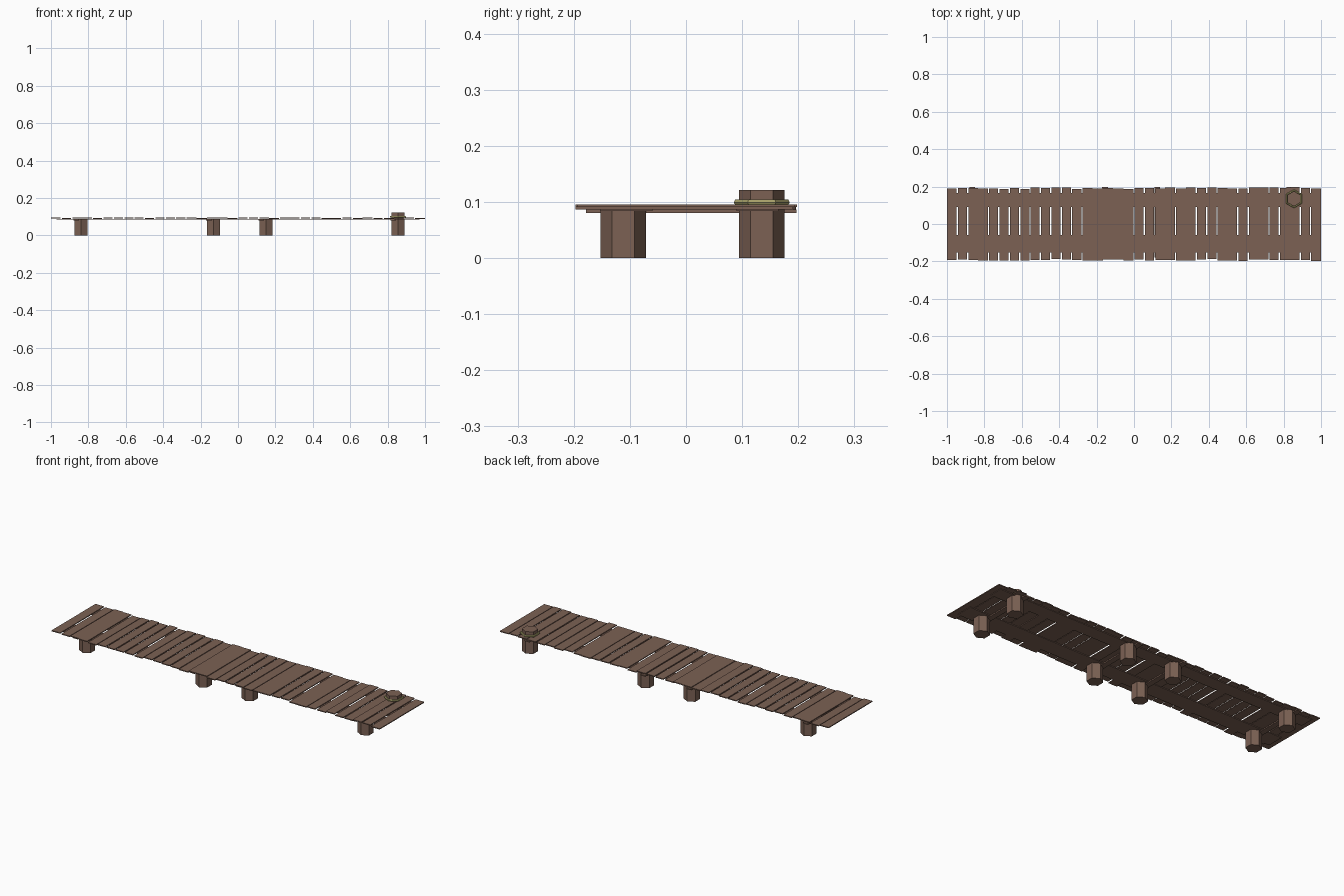
import bpy, bmesh, math, random
from mathutils import Matrix, Vector

random.seed(7)
if "Cube" in bpy.data.objects:
    bpy.data.objects.remove(bpy.data.objects["Cube"])


def material(name, rgb):
    m = bpy.data.materials.new(name)
    m.use_nodes = True
    m.diffuse_color = (*rgb, 1)
    m.node_tree.nodes["Principled BSDF"].inputs["Base Color"].default_value = (*rgb, 1)
    return m


wood = material("brown wood", (0.2, 0.12, 0.088))
straw = material("straw rope", (0.38, 0.35, 0.14))


def finish(name, bm, mat):
    mesh = bpy.data.meshes.new(name)
    bm.to_mesh(mesh)
    bm.free()
    mesh.materials.append(mat)
    ob = bpy.data.objects.new(name, mesh)
    bpy.context.collection.objects.link(ob)
    return ob


def box(name, x0, x1, y0, y1, z0, z1):
    bm = bmesh.new()
    centre = Vector((x0 + x1, y0 + y1, z0 + z1)) / 2
    size = Matrix.Diagonal((x1 - x0, y1 - y0, z1 - z0, 1))
    bmesh.ops.create_cube(bm, size=1, matrix=Matrix.Translation(centre) @ size)
    return finish(name, bm, wood)


def post(name, x, y, top, radius=0.0405):
    # hexagonal post with corners towards front and back
    bm = bmesh.new()
    place = Matrix.Translation((x, y, top / 2)) @ Matrix.Rotation(math.pi / 2, 4, 'Z')
    bmesh.ops.create_cone(bm, cap_ends=True, segments=6, radius1=radius,
                          radius2=radius, depth=top, matrix=place)
    # make sure a corner points along y
    corner = max(bm.verts, key=lambda v: v.co.y)
    if abs(corner.co.x - x) > 0.01:
        bmesh.ops.rotate(bm, verts=bm.verts, cent=(x, y, 0),
                         matrix=Matrix.Rotation(math.pi / 6, 3, 'Z'))
    return finish(name, bm, wood)


# Deck planks, slightly uneven, some touching their neighbour
count = 36
pitch = 2 / count
touching = {3, 14, 15, 16, 17, 21, 23, 27, 30, 33}
low = {1, 4, 9, 14, 17, 21, 26, 27, 29, 31, 32, 35}
for k in range(count):
    left = -1 + k * pitch
    right = left + pitch
    if k:
        left += 0 if k in touching else 0.003
    if k < count - 1:
        right -= 0 if k + 1 in touching else 0.004
    shift = random.uniform(-0.004, 0.004)
    half = random.uniform(0.19, 0.195)
    z = 0.0865 if k in low else 0.0905
    box("plank_%02d" % (k + 1), left, right, shift - half, shift + half, z, z + 0.005)

# Long boards under the deck
box("front_stringer", -0.97, 0.97, -0.153, -0.06, 0.084, 0.088)
box("back_stringer", -0.97, 0.97, 0.09, 0.165, 0.084, 0.088)

# Posts in pairs, each pair with a cross beam
front_y, back_y = -0.112, 0.135
for i, x in enumerate((-0.84, -0.13, 0.15, 0.855)):
    post("front_post_%d" % (i + 1), x, front_y, 0.086)
    post("back_post_%d" % (i + 1), x, back_y, 0.121 if i == 3 else 0.086)
    box("cross_beam_%d" % (i + 1), x - 0.04, x - 0.01, -0.178, 0.197, 0.08, 0.0865)

# Rope ring around the tall post
bm = bmesh.new()
rings = []
for i in range(6):
    a = math.pi / 2 + i * math.pi / 3
    ring = []
    for j in range(6):
        b = j * math.pi / 3
        r = 0.0445 + 0.0055 * math.cos(b)
        ring.append(bm.verts.new((0.855 + r * math.cos(a), back_y + r * math.sin(a),
                                  0.099 + 0.0055 * math.sin(b))))
    rings.append(ring)
for i in range(6):
    p, q = rings[i], rings[(i + 1) % 6]
    for j in range(6):
        n = (j + 1) % 6
        bm.faces.new((p[j], q[j], q[n], p[n]))
bmesh.ops.recalc_face_normals(bm, faces=bm.faces)
finish("rope_ring", bm, straw)
